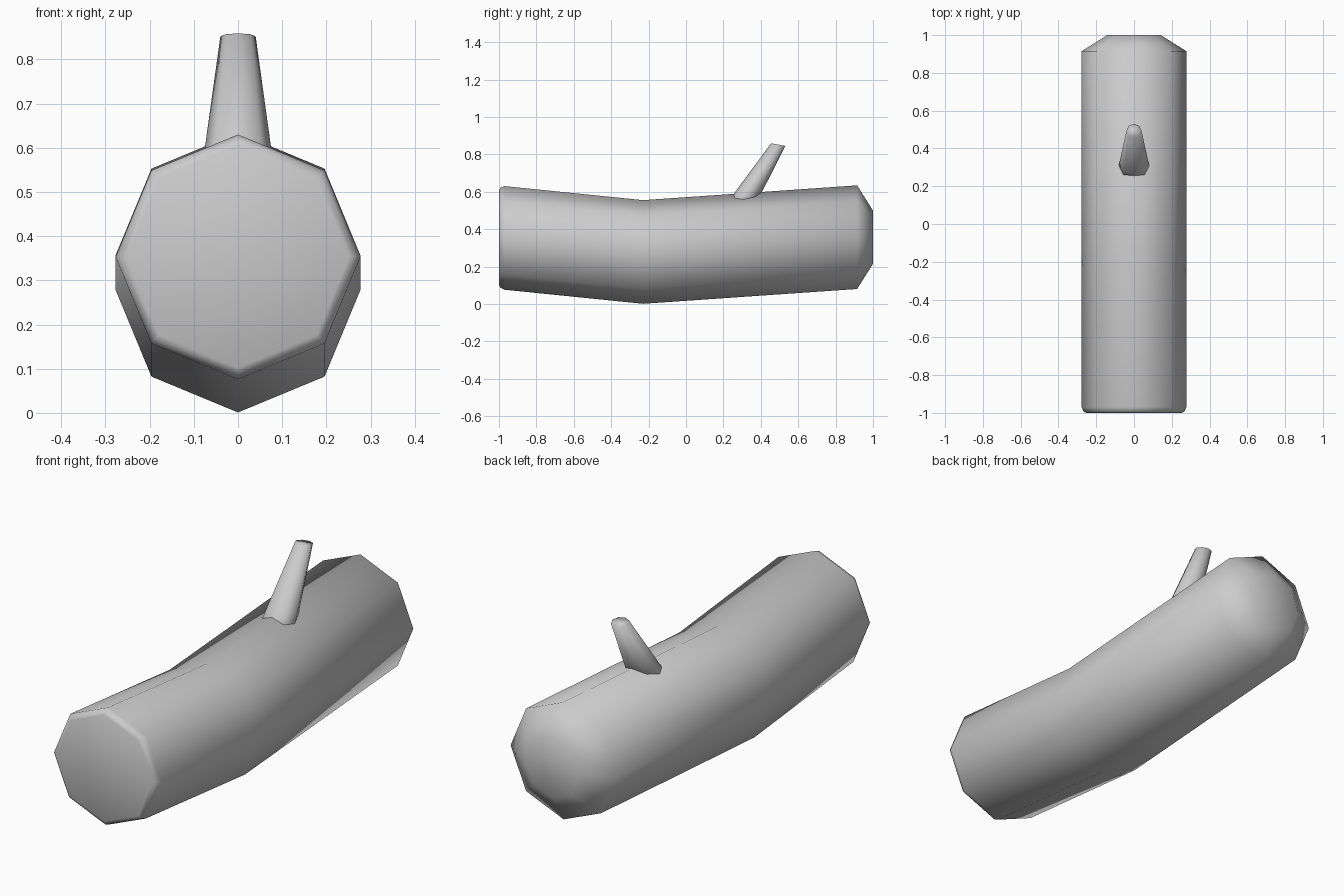
import bpy, bmesh, math

if "Cube" in bpy.data.objects:
    bpy.data.objects.remove(bpy.data.objects["Cube"])

SIDES = 8


def loft(name, rings):
    """Skin octagonal rings (y, z, radius_x, radius_y, radius_z) and cap both ends."""
    bm = bmesh.new()
    loops = []
    for y, z, rx, ry, rz in rings:
        loop = []
        for i in range(SIDES):
            a = math.tau * i / SIDES
            s, c = math.sin(a), math.cos(a)
            loop.append(bm.verts.new((rx * s, y + ry * c, z + rz * c)))
        loops.append(loop)
    for a, b in zip(loops, loops[1:]):
        for i in range(SIDES):
            j = (i + 1) % SIDES
            bm.faces.new((a[i], a[j], b[j], b[i]))
    bm.faces.new(loops[0])
    bm.faces.new(loops[-1])
    bmesh.ops.recalc_face_normals(bm, faces=bm.faces)
    for f in bm.faces:
        f.smooth = True
    mesh = bpy.data.meshes.new(name)
    bm.to_mesh(mesh)
    bm.free()
    obj = bpy.data.objects.new(name, mesh)
    bpy.context.collection.objects.link(obj)
    return obj


# Trunk: bent log, softly bevelled front end and steep chamfer at the back
R = 0.277
trunk = [(-1.0, 0.354, 0.252), (-0.992, 0.354, 0.268), (-0.97, 0.353, R),
         (-0.23, 0.278, R), (0.915, 0.357, R), (1.0, 0.357, 0.142)]
loft("log_trunk", [(y, z, r, 0, r) for y, z, r in trunk])

# Branch stub: tapered and leaning back, root sunk into the trunk
loft("branch_stub", [(0.272, 0.50, 0.088, 0.089, 0.01),
                     (0.335, 0.60, 0.075, 0.075, 0.005),
                     (0.493, 0.852, 0.040, 0.038, -0.007)])
